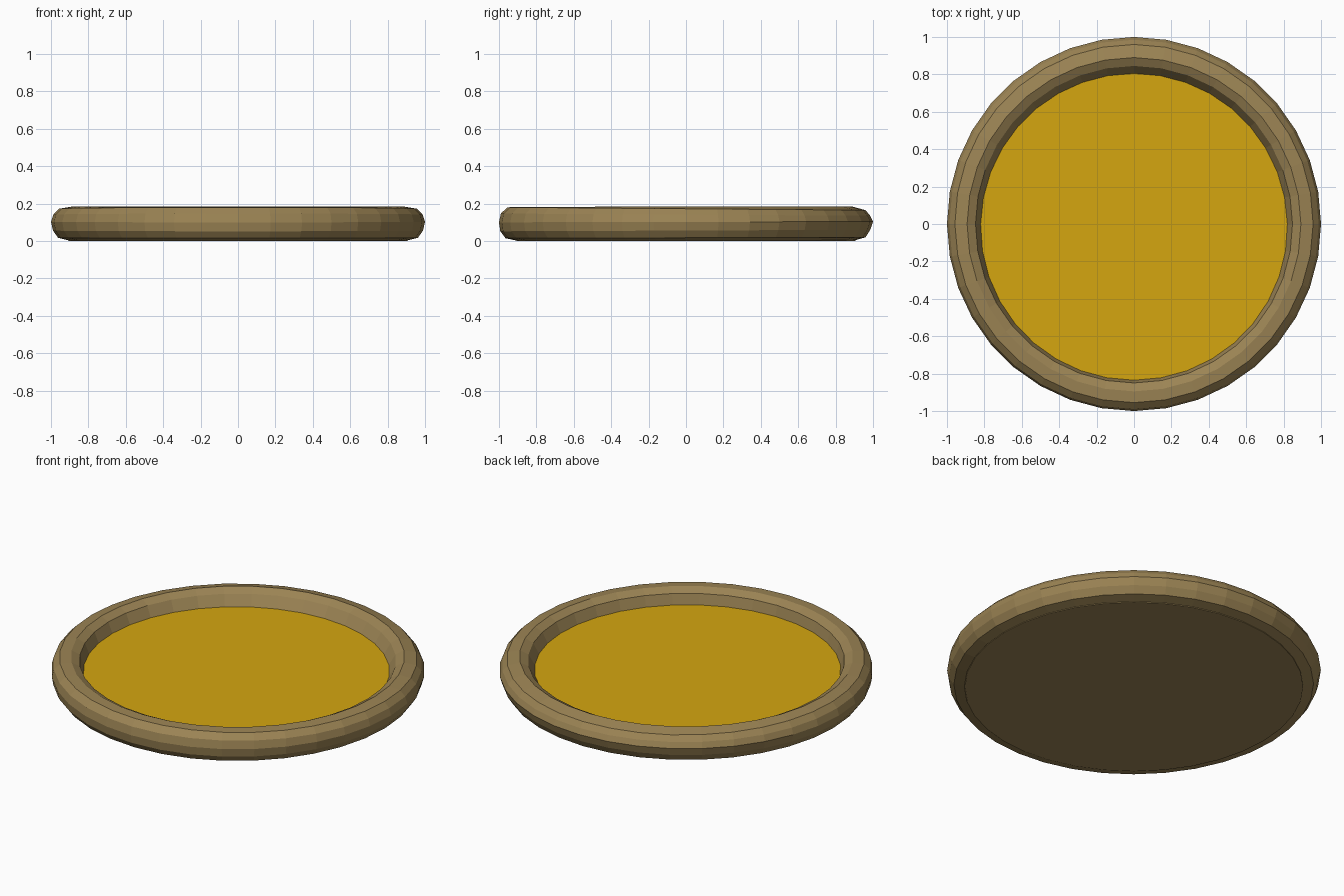
import bpy, bmesh, math

if "Cube" in bpy.data.objects:
    bpy.data.objects.remove(bpy.data.objects["Cube"])

def material(name, rgb):
    m = bpy.data.materials.new(name)
    m.diffuse_color = (*rgb, 1)
    m.use_nodes = True
    m.node_tree.nodes["Principled BSDF"].inputs["Base Color"].default_value = m.diffuse_color
    return m

brown = material("wood brown", (0.33, 0.23, 0.089))
gold = material("gold yellow", (0.66, 0.38, 0.005))

def finish(name, bm, mat):
    bmesh.ops.recalc_face_normals(bm, faces=bm.faces[:])
    me = bpy.data.meshes.new(name)
    bm.to_mesh(me)
    bm.free()
    me.materials.append(mat)
    ob = bpy.data.objects.new(name, me)
    bpy.context.collection.objects.link(ob)
    return ob

# Rolled rim: (radius, z) section blends from the front side to the back side
FRONT = [(.995, .10), (.99, .147), (.955, .18), (.895, .183), (.85, .16),
         (.835, .10), (.87, .02), (.91, .003), (.965, .015), (.993, .052)]
BACK = [(1.0, .104), (.985, .135), (.96, .165), (.89, .184), (.845, .16),
        (.805, .10), (.85, .02), (.90, .003), (.96, .02), (.985, .06)]
SEG = 36
bm = bmesh.new()
rings = []
for i in range(SEG):
    a = math.tau * i / SEG
    t = (1 + math.sin(a)) / 2
    ring = []
    for (r0, z0), (r1, z1) in zip(FRONT, BACK):
        r, z = r0 + (r1 - r0) * t, z0 + (z1 - z0) * t
        if abs(z - .10) < .006 and r > .98:
            r = 1.0
        ring.append(bm.verts.new((r * math.cos(a), r * math.sin(a), z)))
    rings.append(ring)
n = len(FRONT)
for i in range(SEG):
    p, q = rings[i], rings[(i + 1) % SEG]
    for j in range(n):
        k = (j + 1) % n
        bm.faces.new((p[j], q[j], q[k], p[k]))
finish("rim", bm, brown)

# Discs: base underneath, coloured plate inside the rim
def disc(name, r, z0, z1, mat):
    bm = bmesh.new()
    bmesh.ops.create_cone(bm, cap_ends=True, segments=SEG, radius1=r,
                          radius2=r, depth=z1 - z0)
    bmesh.ops.translate(bm, verts=bm.verts[:], vec=(0, 0, (z0 + z1) / 2))
    finish(name, bm, mat)

disc("base", .905, 0, .02, brown)
disc("inner_plate", .86, .08, .10, gold)
